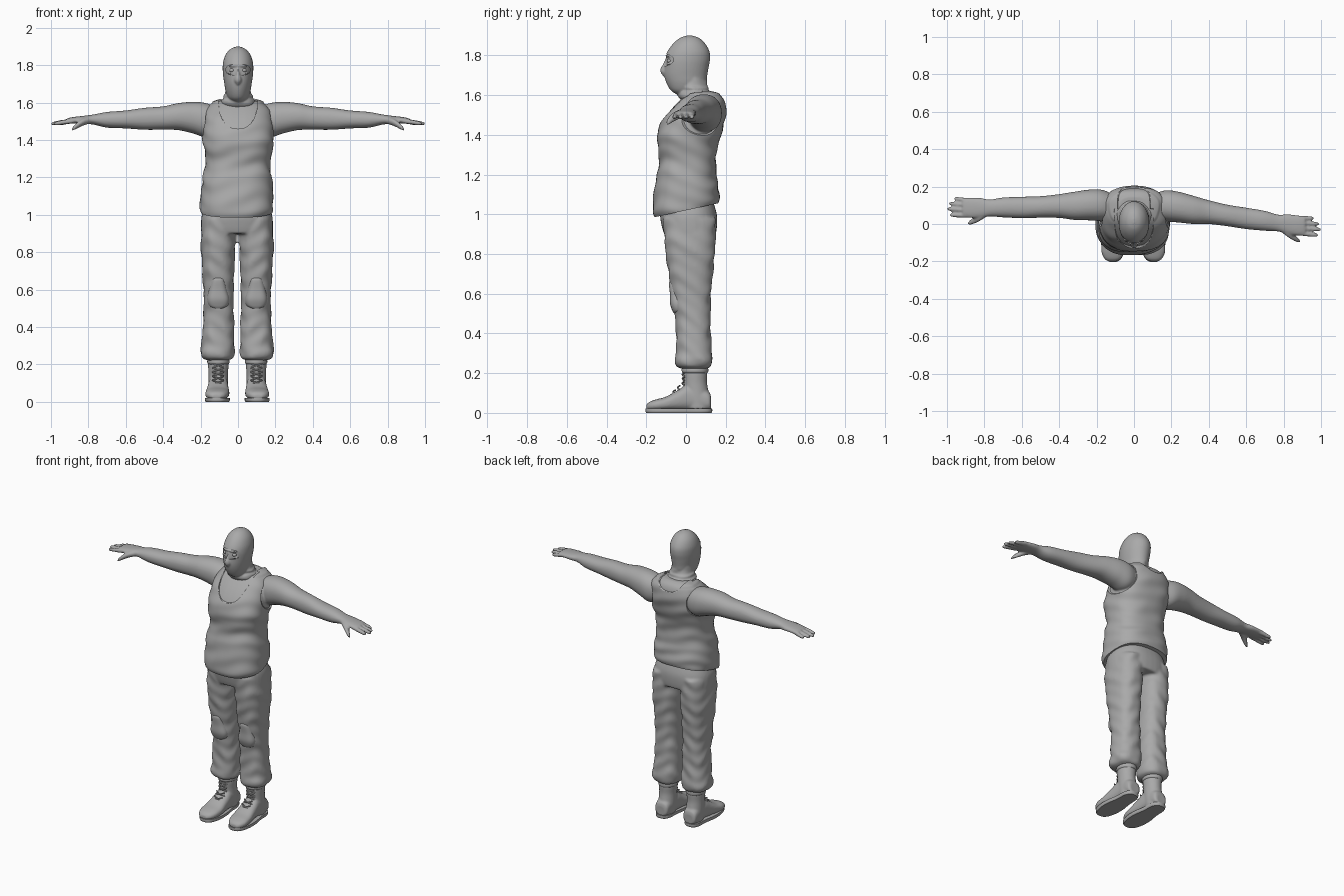
import bpy, bmesh, math
from mathutils import Vector, Matrix

if "Cube" in bpy.data.objects:
    bpy.data.objects.remove(bpy.data.objects["Cube"], do_unlink=True)

grey = bpy.data.materials.new("plain grey")
grey.use_nodes = True
tone = (0.4, 0.4, 0.4, 1)
grey.diffuse_color = tone
grey.node_tree.nodes["Principled BSDF"].inputs["Base Color"].default_value = tone


def catmull(a, b, c, d, t):
    return 0.5 * (2*b + (c-a)*t + (2*a-5*b+4*c-d)*t*t + (3*b-a-3*c+d)*t**3)


def loft(bm, keys, axis="z", power=2, grow=0, ripple=0, place=None, n=40, steps=5):
    """Skin rounded sections; each key is (position, u min, u max, v min, v max)."""
    keys = [(t, a-grow, b+grow, c-grow, d+grow) for t, a, b, c, d in keys]
    rows = []
    for i in range(len(keys) - 1):
        four = keys[max(i-1, 0)], keys[i], keys[i+1], keys[min(i+2, len(keys)-1)]
        rows += [[catmull(*v, s/steps) for v in zip(*four)] for s in range(steps)]
    rows.append(keys[-1])
    rings = []
    for t, u0, u1, v0, v1 in rows:
        ring = []
        for k in range(n):
            ang = math.tau * k / n
            c, s = math.cos(ang), math.sin(ang)
            wave = ripple * math.sin(55*t + 3*math.sin(2*ang)) * math.sin(17*t + ang)
            u = (u0+u1)/2 + ((u1-u0)/2 + wave) * math.copysign(abs(c)**(2/power), c)
            v = (v0+v1)/2 + ((v1-v0)/2 + wave) * math.copysign(abs(s)**(2/power), s)
            p = {"z": (u, v, t), "x": (t, u, v), "y": (u, t, v)}[axis]
            ring.append(bm.verts.new(place(*p) if place else p))
        rings.append(ring)
    for a, b in zip(rings, rings[1:]):
        for k in range(n):
            bm.faces.new((a[k], a[k-1], b[k-1], b[k]))
    bm.faces.new(rings[0])
    bm.faces.new(rings[-1][::-1])


def ball(bm, center, radii, turn=0):
    m = Matrix.Translation(center) @ Matrix.Rotation(turn, 4, "Z") @ Matrix.Diagonal((*radii, 1))
    bmesh.ops.create_uvsphere(bm, u_segments=32, v_segments=20, radius=1, matrix=m)


def finish(name, bm, voxel=0, smooth=0, cutter=None, angle=40):
    bmesh.ops.recalc_face_normals(bm, faces=bm.faces)
    mesh = bpy.data.meshes.new(name)
    bm.to_mesh(mesh)
    bm.free()
    mesh.materials.append(grey)
    ob = bpy.data.objects.new(name, mesh)
    bpy.context.collection.objects.link(ob)
    bpy.ops.object.select_all(action="DESELECT")
    bpy.context.view_layer.objects.active = ob
    ob.select_set(True)
    if voxel:
        mod = ob.modifiers.new("blend", "REMESH")
        mod.mode, mod.voxel_size = "VOXEL", voxel
        bpy.ops.object.modifier_apply(modifier="blend")
    if smooth:
        mod = ob.modifiers.new("soften", "SMOOTH")
        mod.factor, mod.iterations = 0.5, smooth
        bpy.ops.object.modifier_apply(modifier="soften")
    if cutter:
        mod = ob.modifiers.new("opening", "BOOLEAN")
        mod.operation, mod.solver, mod.object = "DIFFERENCE", "EXACT", cutter
        bpy.ops.object.modifier_apply(modifier="opening")
        bpy.data.objects.remove(cutter, do_unlink=True)
    bpy.ops.object.shade_smooth_by_angle(angle=math.radians(angle))
    return ob


def helper(name, bm):
    ob = finish(name, bm)
    ob.hide_render = True
    return ob


# Skin: chest, arms and hands in one blended surface
torso = [(1.02, -.19, .175, -.15, .155), (1.05, -.195, .18, -.16, .16),
         (1.12, -.19, .18, -.153, .155), (1.2, -.18, .172, -.14, .145),
         (1.27, -.166, .165, -.126, .143), (1.34, -.17, .174, -.134, .15),
         (1.4, -.18, .184, -.137, .17), (1.46, -.18, .184, -.118, .185),
         (1.52, -.172, .176, -.08, .194), (1.57, -.155, .158, -.035, .188),
         (1.6, -.125, .125, 0, .172), (1.615, -.08, .08, .03, .145)]
arm = [(.1, .04, .16, 1.44, 1.57), (.17, .015, .18, 1.415, 1.597), (.24, .008, .172, 1.435, 1.604),
       (.32, 0, .15, 1.453, 1.597), (.4, 0, .127, 1.455, 1.58), (.5, -.012, .103, 1.455, 1.572),
       (.6, -.027, .087, 1.462, 1.558), (.7, -.036, .07, 1.466, 1.55),
       (.77, -.04, .05, 1.482, 1.537), (.82, -.054, .052, 1.486, 1.53),
       (.88, -.062, .046, 1.487, 1.523), (.915, -.06, .042, 1.487, 1.516)]


def arm_place(side):
    # the right arm sweeps further back than the left
    return lambda x, y, z: (x*side, y + (0.13*(x-.15) if side < 0 else 0), z)


bm = bmesh.new()
loft(bm, torso[3:], power=2.5)
for side in (1, -1):
    put = arm_place(side)
    loft(bm, arm, "x", 2.2, place=put)
    for y, tip in ((.03, .962), (.004, .99), (-.022, 1.0), (-.049, .985)):
        finger = []
        for f, r in ((0, .013), (.4, .0125), (.75, .0115), (.93, .009), (1, .004)):
            x, z, yy = .88 + f*(tip-.88), 1.503 - .016*f, y*(1 + .15*f) - .004*f
            finger.append((x, yy-r, yy+r, z-r, z+r))
        loft(bm, finger, "x", place=put, n=16)
    loft(bm, [(.79, -.045, .0, 1.488, 1.525), (.825, -.072, -.02, 1.478, 1.518),
              (.855, -.09, -.052, 1.464, 1.498), (.878, -.1, -.075, 1.452, 1.476),
              (.888, -.1, -.088, 1.45, 1.46)], "x", place=put, n=20)
finish("bare_arms_and_chest", bm, .006, 4)

# Vest with scooped neck and open armholes
bm = bmesh.new()
for side in (1, -1):
    ball(bm, (.215*side, .08, 1.5), (.075, .175, .112), math.radians(20*side))
armholes = helper("armhole_cutter", bm)
bm = bmesh.new()
loft(bm, [(-.3, -.105, .105, 1.46, 1.78), (.08, -.105, .105, 1.46, 1.78)], "y", 2.3)
neck_front = helper("front_neckline_cutter", bm)
bm = bmesh.new()
loft(bm, [(.07, -.095, .095, 1.56, 1.78), (.35, -.095, .095, 1.56, 1.78)], "y", 2.3)
neck_back = helper("back_neckline_cutter", bm)
bm = bmesh.new()


def hem_tilt(x, y, z):
    return x, y, z + .22*y*max(0, 1.2-z)/.18


loft(bm, torso, power=2.5, grow=.008, ripple=.004, place=hem_tilt, n=72, steps=7)
for v in bm.verts:
    if v.co.z > 1.6:
        v.co.z += .006
vest = finish("vest", bm, cutter=armholes)
for cut in (neck_front, neck_back):
    bpy.context.view_layer.objects.active = vest
    mod = vest.modifiers.new("neck", "BOOLEAN")
    mod.operation, mod.solver, mod.object = "DIFFERENCE", "EXACT", cut
    bpy.ops.object.modifier_apply(modifier="neck")
    bpy.data.objects.remove(cut, do_unlink=True)


# Trousers with gathered cuffs
def leg_place(side):
    return lambda x, y, z: (x*side - (.008 if side < 0 else 0), y, z)


leg = [(.98, .005, .18, -.115, .15), (.85, .006, .19, -.107, .148), (.75, .01, .186, -.095, .14),
       (.6, .016, .177, -.072, .126), (.5, .016, .175, -.056, .124), (.4, .013, .18, -.05, .124),
       (.31, .012, .187, -.05, .13), (.265, .011, .193, -.056, .133),
       (.235, .02, .182, -.048, .125), (.222, .045, .155, -.02, .105)]
bm = bmesh.new()
loft(bm, [(1.07, -.165, .155, -.11, .135), (1.0, -.193, .182, -.13, .155),
          (.94, -.198, .187, -.122, .156), (.9, -.196, .186, -.11, .15)], power=2.4)
for side in (1, -1):
    loft(bm, leg, power=2.4, ripple=.004, place=leg_place(side), steps=9)
finish("trousers", bm, .008, 4)

# Knee pads
for side, word in ((1, "left"), (-1, "right")):
    bm = bmesh.new()
    loft(bm, [(.5, .07, .125, -.06, 0), (.515, .046, .148, -.069, .01), (.55, .038, .157, -.08, .02),
              (.6, .05, .148, -.081, .02), (.65, .06, .137, -.086, .02),
              (.665, .068, .13, -.08, .0)], power=2.8, place=leg_place(side))
    finish(word + "_knee_pad", bm)

# Boots: shaft and foot blended, then sole and laces
for side, word in ((1, "left"), (-1, "right")):
    put = leg_place(side)
    bm = bmesh.new()
    loft(bm, [(.02, .05, .148, .0, .122), (.08, .045, .15, -.01, .118), (.15, .046, .15, -.012, .106),
              (.2, .042, .152, -.015, .107), (.25, .045, .15, -.012, .105)], place=put)
    loft(bm, [(.126, .07, .13, .02, .08), (.11, .052, .146, .012, .11), (.02, .046, .15, .012, .145),
              (-.04, .042, .157, .012, .115), (-.1, .038, .165, .012, .082),
              (-.15, .044, .166, .012, .068), (-.185, .062, .15, .014, .055),
              (-.2, .085, .13, .018, .04)], "y", 2.5, place=put)
    finish(word + "_boot", bm, .006, 3)

    bm = bmesh.new()
    loft(bm, [(0, .04, .166, -.2, .128), (.008, .035, .17, -.204, .132),
              (.022, .035, .17, -.204, .132)], power=2.7, place=put)
    for v in bm.verts:
        x = abs(v.co.x)
        # waist the sole under the arch
        squeeze = .2 * math.exp(-((v.co.y - .03)/.06)**2)
        mid = .1 if side > 0 else .108
        v.co.x = side * (mid + (x-mid)*(1-squeeze))
    finish(word + "_sole", bm)

    bm = bmesh.new()
    loft(bm, [(.2, .046, .15, -.015, .108), (.208, .038, .156, -.021, .112),
              (.222, .038, .156, -.021, .112), (.23, .046, .15, -.015, .108)], place=put)
    finish(word + "_boot_cuff", bm)

    curve = bpy.data.curves.new(word + "_laces", "CURVE")
    curve.dimensions, curve.bevel_depth, curve.bevel_resolution = "3D", .004, 2
    for row in range(5):
        z = .105 + .022*row
        y = -.016 - max(0, .15-z)*1.05
        for flip in (1, -1):
            line = curve.splines.new("POLY")
            line.points.add(4)
            for k, point in enumerate(line.points):
                f = k/2 - 1
                point.co = (*put(.098 + .03*f, y + .012*f*f - .002, z + .01*f*flip), 1)
    laces = bpy.data.objects.new(word + "_laces", curve)
    curve.materials.append(grey)
    bpy.context.collection.objects.link(laces)

# Head, hooded by a mask with an eye opening
head = [(1.605, -.03, .03, -.05, .03), (1.625, -.052, .052, -.078, .07), (1.66, -.066, .066, -.098, .1),
        (1.7, -.073, .073, -.11, .107), (1.74, -.079, .079, -.111, .114), (1.78, -.082, .082, -.108, .121),
        (1.82, -.079, .079, -.093, .118), (1.86, -.064, .064, -.064, .096),
        (1.888, -.038, .038, -.03, .065), (1.9, -.008, .008, .005, .03)]
nose = [(1.695, -.01, .01, -.112, -.06), (1.715, -.02, .02, -.125, -.06),
        (1.735, -.017, .017, -.125, -.06), (1.77, -.009, .009, -.11, -.06), (1.79, -.006, .006, -.1, -.06)]
bm = bmesh.new()
loft(bm, head[:-2], grow=-.008)
loft(bm, nose, n=20)
ball(bm, (0, -.082, 1.797), (.05, .022, .009))
for side in (1, -1):
    ball(bm, (.033*side, -.083, 1.757), (.024, .014, .007))
finish("face", bm, .005, 2)
bm = bmesh.new()
for side in (1, -1):
    ball(bm, (.032*side, -.083, 1.772), (.014, .014, .011))
finish("eyes", bm)

bm = bmesh.new()
loft(bm, [(-.25, -.064, .064, 1.745, 1.806), (-.045, -.064, .064, 1.745, 1.806)], "y", 2.8)
slit = helper("eye_opening_cutter", bm)
bm = bmesh.new()
loft(bm, head)
loft(bm, nose[:3] + [(1.75, -.01, .01, -.115, -.06)], n=20, grow=.003)
loft(bm, [(1.57, -.085, .085, -.02, .14), (1.592, -.094, .094, -.04, .138),
          (1.612, -.09, .09, -.042, .128), (1.622, -.079, .079, -.034, .118),
          (1.636, -.08, .08, -.036, .116), (1.65, -.07, .07, -.035, .106),
          (1.7, -.064, .064, -.03, .1)], ripple=.004)
finish("mask", bm, .005, 3, slit)
